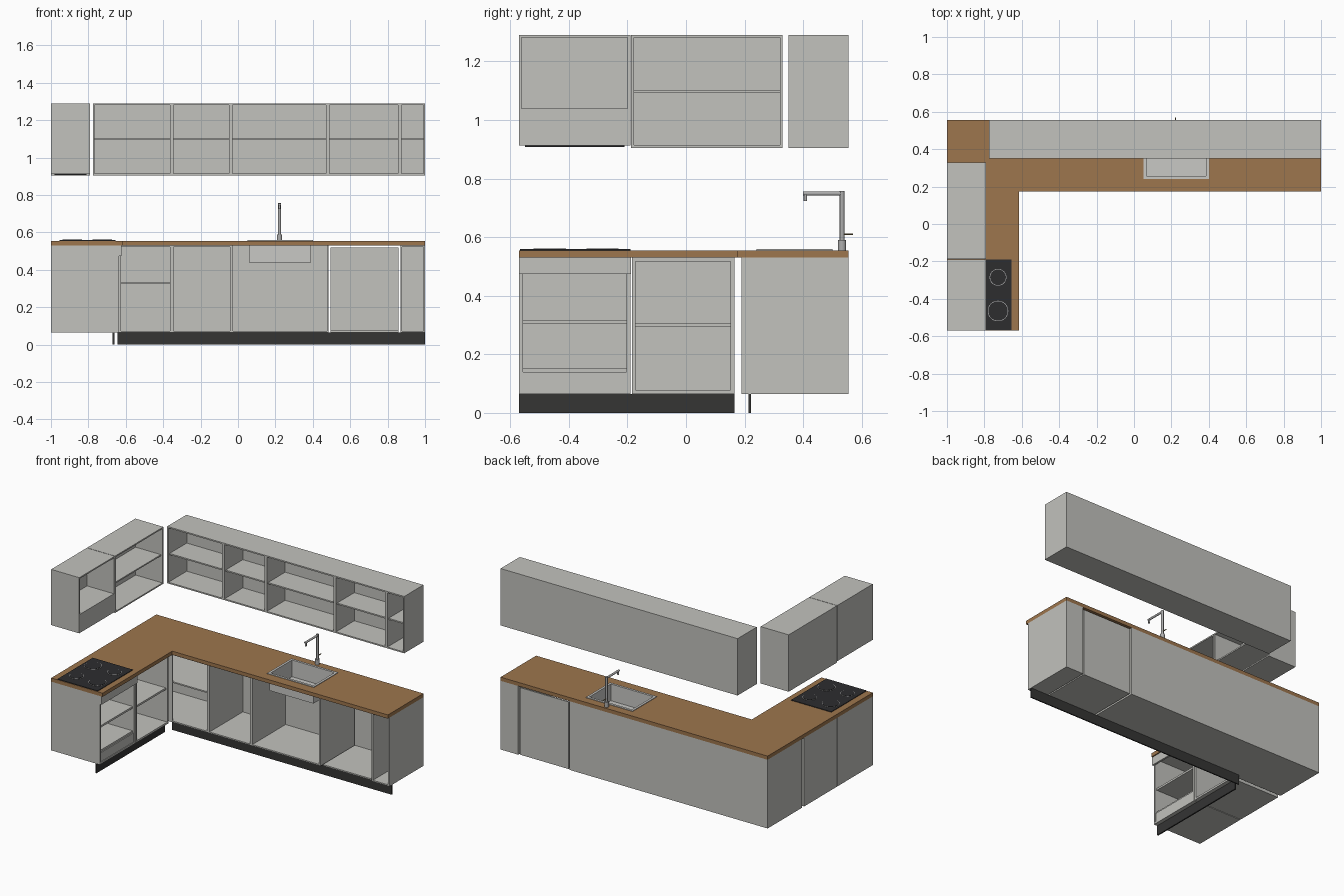
import bpy, bmesh
from mathutils import Vector, Matrix

if "Cube" in bpy.data.objects:
    bpy.data.objects.remove(bpy.data.objects["Cube"], do_unlink=True)


def material(name, r, g, b):
    m = bpy.data.materials.new(name)
    m.diffuse_color = (r, g, b, 1)
    m.use_nodes = True
    m.node_tree.nodes["Principled BSDF"].inputs["Base Color"].default_value = (r, g, b, 1)
    return m


GREY = material("cabinet_grey", 0.54, 0.54, 0.51)
WOOD = material("worktop_wood", 0.34, 0.18, 0.075)
BLACK = material("plinth_black", 0.035, 0.035, 0.034)
GLASS = material("hob_black", 0.026, 0.026, 0.028)
STEEL = material("sink_steel", 0.58, 0.58, 0.56)
CHROME = material("tap_metal", 0.42, 0.42, 0.42)
BRASS = material("lever_brass", 0.22, 0.17, 0.07)


def finish(name, bm, mat):
    me = bpy.data.meshes.new(name)
    bm.to_mesh(me)
    bm.free()
    me.materials.append(mat)
    ob = bpy.data.objects.new(name, me)
    bpy.context.collection.objects.link(ob)
    return ob


def boxes(name, mat, spans):
    """One object made of boxes, each given as x, y and z ranges."""
    bm = bmesh.new()
    for span in spans:
        size = [b - a for a, b in span]
        mid = [(a + b) / 2 for a, b in span]
        bmesh.ops.create_cube(bm, size=1, matrix=Matrix.Translation(mid) @ Matrix.Diagonal((*size, 1)))
    return finish(name, bm, mat)


def rod(name, mat, start, end, radius, sides=24):
    """Cylinder between two points."""
    a, b = Vector(start), Vector(end)
    turn = (b - a).to_track_quat("Z", "Y").to_matrix().to_4x4()
    bm = bmesh.new()
    bmesh.ops.create_cone(bm, cap_ends=True, segments=sides, radius1=radius, radius2=radius,
                          depth=(b - a).length, matrix=Matrix.Translation((a + b) / 2) @ turn)
    for f in bm.faces:
        f.smooth = len(f.verts) == 4
    for e in bm.edges:
        e.smooth = not any(len(f.verts) > 4 for f in e.link_faces)
    return finish(name, bm, mat)


def cabinet(name, x, y, z, facing, shelves=(), top=True, t=0.009):
    """Open carcass facing the front or the side, with shelves at given heights."""
    (x0, x1), (y0, y1), (z0, z1) = x, y, z
    inner = (z0 + t, z1 - t if top else z1)
    parts = [(x, y, (z0, z0 + t))]
    if top:
        parts.append((x, y, (z1 - t, z1)))
    if facing == "front":
        parts += [((x0, x0 + t), y, inner), ((x1 - t, x1), y, inner),
                  ((x0 + t, x1 - t), (y1 - t, y1), inner)]
        room = ((x0 + t, x1 - t), (y0 + 0.012, y1 - t))
    else:
        parts += [(x, (y0, y0 + t), inner), (x, (y1 - t, y1), inner),
                  ((x0, x0 + t), (y0 + t, y1 - t), inner)]
        room = ((x0 + t, x1 - 0.012), (y0 + t, y1 - t))
    parts += [(*room, (s - t / 2, s + t / 2)) for s in shelves]
    return boxes(name, GREY, parts)


BASE_Z = (0.065, 0.53)
WALL_Z = (0.905, 1.29)
BASE_Y = (0.19, 0.555)
WALL_Y = (0.35, 0.555)
ARM_X = (-1, -0.635)
ARM_WALL_X = (-1, -0.79)

# Wall cabinets, back row
for i, x in enumerate([(-0.775, -0.355), (-0.355, -0.038), (-0.038, 0.48), (0.48, 0.865), (0.865, 1)]):
    cabinet(f"wall_cabinet_{i + 1}", x, WALL_Y, WALL_Z, "front", [1.1])

# Wall cabinets, side arm, with extractor hood
cabinet("side_wall_cabinet", ARM_WALL_X, (-0.187, 0.33), WALL_Z, "side", [1.098])
cabinet("hood_cabinet", ARM_WALL_X, (-0.57, -0.19), (1.03, 1.29), "side")
boxes("extractor_hood", GREY, [(ARM_WALL_X, (-0.57, -0.19), (0.913, 1.03))])
boxes("hood_filter", GLASS, [((-0.98, -0.81), (-0.55, -0.21), (0.908, 0.913))])

# Base cabinets, back row
cabinet("corner_base_cabinet", (-1, -0.355), BASE_Y, BASE_Z, "front", [0.33])
boxes("corner_blind_panel", GREY, [((-0.99, -0.625), (0.19, 0.199), (0.074, 0.521))])
cabinet("narrow_base_cabinet", (-0.355, -0.035), BASE_Y, BASE_Z, "front")
cabinet("sink_base_cabinet", (-0.035, 0.484), BASE_Y, BASE_Z, "front", top=False)
cabinet("end_base_cabinet", (0.868, 1), BASE_Y, BASE_Z, "front")
boxes("appliance_bay", GREY, [((0.495, 0.858), (0.2, 0.55), (0.066, 0.075)),
                              ((0.495, 0.858), (0.541, 0.55), (0.075, 0.52))])

# Base cabinets, side arm
cabinet("oven_cabinet", ARM_X, (-0.57, -0.19), BASE_Z, "side", [0.145, 0.31], t=0.013)
boxes("oven_fascia", GREY, [((-0.635, -0.622), (-0.57, -0.187), (0.475, 0.53))])
boxes("oven_lower_panel", GREY, [((-0.65, -0.64), (-0.557, -0.203), (0.078, 0.139))])
cabinet("side_base_cabinet", ARM_X, (-0.185, 0.165), BASE_Z, "side", [0.3], t=0.013)

# Plinths
boxes("front_plinth", BLACK, [((-0.645, 1), (0.214, 0.222), (0, 0.065))])
boxes("side_plinth", BLACK, [((-0.67, -0.661), (-0.57, 0.165), (0, 0.065))])

# Worktop strips around the sink opening
SX, SY, TOP = (0.06, 0.39), (0.25, 0.49), (0.53, 0.555)
boxes("worktop", WOOD, [((-1, SX[0]), (0.175, 0.555), TOP), ((SX[1], 1), (0.175, 0.555), TOP),
                        (SX, (0.175, SY[0]), TOP), (SX, (SY[1], 0.555), TOP),
                        ((-1, -0.615), (-0.57, 0.175), TOP)])

# Sink: rim, walls and bottom
RIM, w = (0.555, 0.559), 0.006
WALL = (0.44, 0.557)
boxes("sink", STEEL, [
    ((0.05, 0.4), (0.24, SY[0] + w), RIM), ((0.05, 0.4), (SY[1] - w, 0.5), RIM),
    ((0.05, SX[0] + w), SY, RIM), ((SX[1] - w, 0.4), SY, RIM),
    ((SX[0], SX[0] + w), SY, WALL), ((SX[1] - w, SX[1]), SY, WALL),
    (SX, (SY[0], SY[0] + w), WALL), (SX, (SY[1] - w, SY[1]), WALL),
    (SX, SY, (0.44, 0.446))])
rod("sink_drain", CHROME, (0.225, 0.37, 0.446), (0.225, 0.37, 0.448), 0.02)

# Tap
tx, ty = 0.222, 0.533
rod("tap_base", CHROME, (tx, ty, 0.555), (tx, ty, 0.59), 0.014)
rod("tap_stem", CHROME, (tx, ty, 0.59), (tx, ty, 0.757), 0.008)
rod("tap_spout", CHROME, (tx, ty, 0.749), (tx, 0.4, 0.749), 0.007)
rod("tap_nozzle", CHROME, (tx, 0.408, 0.749), (tx, 0.408, 0.724), 0.006)
rod("tap_lever", BRASS, (tx, ty, 0.61), (tx, 0.57, 0.61), 0.003, 12)

# Hob with four rings
boxes("hob", GLASS, [((-0.955, -0.655), (-0.567, -0.19), (0.555, 0.559))])
for i, (x, y, r) in enumerate([(-0.727, -0.285, 0.045), (-0.727, -0.465, 0.055),
                               (-0.885, -0.285, 0.055), (-0.885, -0.465, 0.045)]):
    rod(f"burner_ring_{i + 1}", CHROME, (x, y, 0.559), (x, y, 0.5605), r, 32)
    rod(f"burner_plate_{i + 1}", GLASS, (x, y, 0.559), (x, y, 0.562), r - 0.003, 32)
